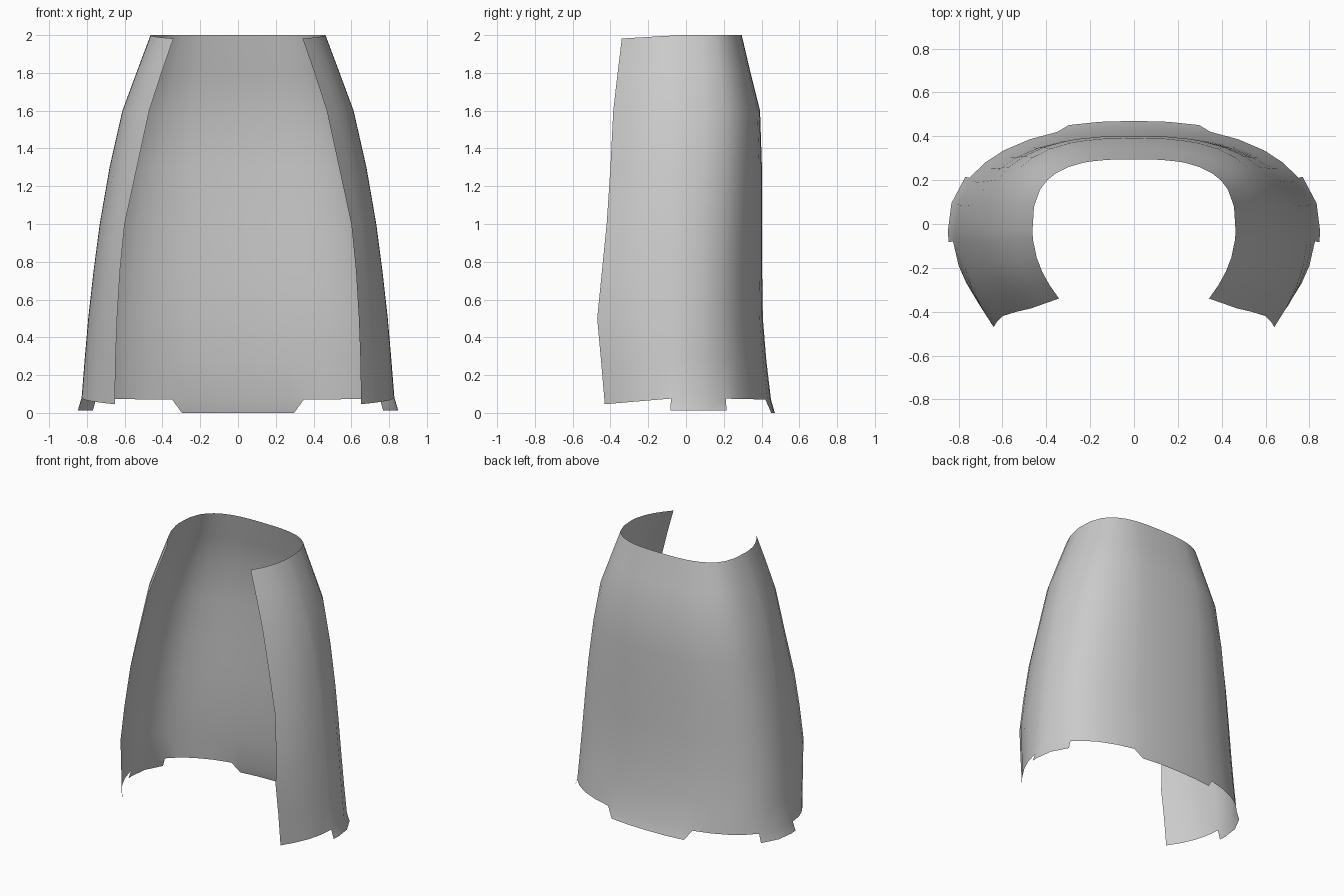
import bpy, bmesh
from math import sin, cos, radians

if "Cube" in bpy.data.objects:
    bpy.data.objects.remove(bpy.data.objects["Cube"])

# Levels: z, half width, front-edge x, front y, back y
LEVELS = [
    (0.08, 0.828, 0.652, -0.43, 0.450),
    (0.28, 0.812, 0.648, -0.45, 0.425),
    (0.50, 0.793, 0.640, -0.47, 0.407),
    (0.75, 0.765, 0.625, -0.445, 0.403),
    (1.00, 0.732, 0.600, -0.42, 0.402),
    (1.30, 0.680, 0.535, -0.40, 0.402),
    (1.60, 0.612, 0.470, -0.385, 0.392),
    (1.80, 0.538, 0.405, -0.362, 0.342),
    (2.00, 0.463, 0.342, -0.34, 0.295),
]
FRONT = [1.0, 0.8, 0.6, 0.4, 0.125, 0.0]
BACK = [12, 26.8, 37, 47, 58, 68.3, 73, 82, 90]
Y0 = -0.03  # where the section is widest


def half_ring(z, w, ex, yf, yb):
    """Half of the horseshoe section, front edge to centre back."""
    low, n = z < 0.1, 2.3 + 0.15 * z * z
    pts = []
    for s in FRONT:
        dz = -0.034 * s if low else (-0.018 * s if z > 1.95 else 0)
        pts.append((w - (w - ex) * s * s, Y0 + (yf - Y0) * s, z + dz))
    for a in BACK:
        c, d = cos(radians(a)), sin(radians(a))
        dz = -0.01 * d if low else 0
        x = w * c ** (2 / n) if a < 90 else 0
        pts.append((x, Y0 + (yb - Y0) * d ** (2 / n), z + dz))
    return pts


bm = bmesh.new()


def add_ring(pts):
    return [bm.verts.new(p) for p in pts] + \
           [bm.verts.new((-x, y, z)) for x, y, z in reversed(pts[:-1])]


def bridge(a, b):
    for i in range(len(a) - 1):
        bm.faces.new((a[i], a[i + 1], b[i + 1], b[i]))


# Main draped sheet
rings = [add_ring(half_ring(*lv)) for lv in LEVELS]
for a, b in zip(rings, rings[1:]):
    bridge(a, b)

# Hem tabs: one on each side and one at the back
hem, last = rings[0], len(rings[0]) - 1


def tab(i0, i1, z, out):
    top = hem[i0:i1 + 1]
    low = [bm.verts.new((v.co.x * out, v.co.y * out, z)) for v in top]
    bridge(low, top)
    return low


side0, side1 = len(FRONT) - 2, len(FRONT) + 1
tab(side0, side1, 0.012, 1.025)
tab(last - side1, last - side0, 0.012, 1.025)
b0 = len(FRONT) + 6
low = tab(b0, last - b0, 0.0, 1.045)
bm.faces.new((low[0], hem[b0], hem[b0 - 1]))
bm.faces.new((low[-1], hem[last - b0 + 1], hem[last - b0]))

mesh = bpy.data.meshes.new("cape")
bm.to_mesh(mesh)
bm.free()
for p in mesh.polygons:
    p.use_smooth = True
cape = bpy.data.objects.new("cape", mesh)
bpy.context.collection.objects.link(cape)
